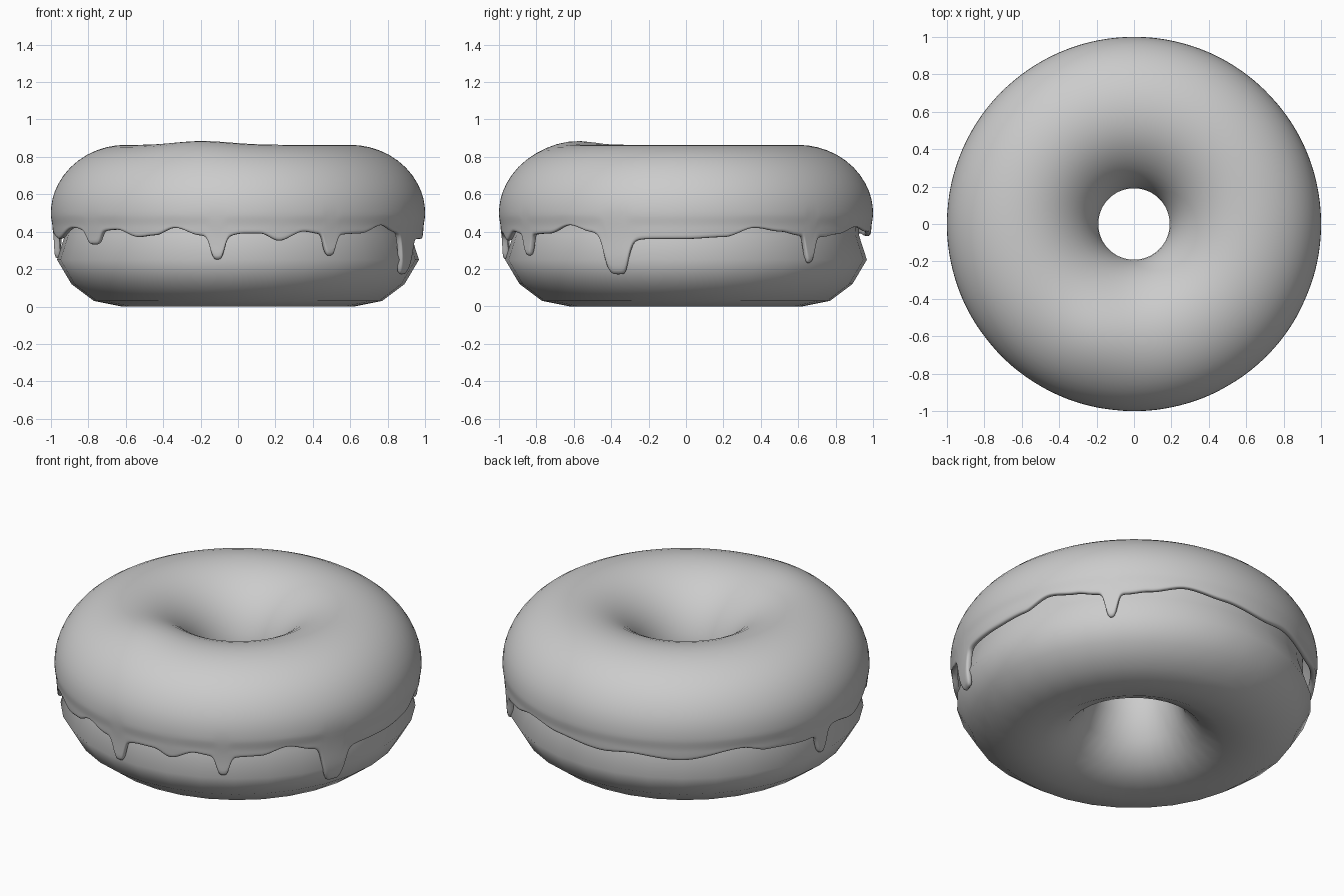
import bpy, bmesh, math

if "Cube" in bpy.data.objects:
    bpy.data.objects.remove(bpy.data.objects["Cube"])


def interp(keys, x):
    """Smooth interpolation through sorted (x, value) pairs."""
    if x <= keys[0][0]:
        return keys[0][1]
    for (a, va), (b, vb) in zip(keys, keys[1:]):
        if x <= b:
            t = (x - a) / (b - a)
            return va + (vb - va) * t * t * (3 - 2 * t)
    return keys[-1][1]


def revolve(name, section, steps, closed):
    """Sweep section(angle) -> [(r, z), ...] around the z axis."""
    bm = bmesh.new()
    rings = []
    for i in range(steps):
        a = 2 * math.pi * i / steps
        rings.append([bm.verts.new((r * math.cos(a), r * math.sin(a), z))
                      for r, z in section(a)])
    n = len(rings[0])
    for i in range(steps):
        p, q = rings[i], rings[(i + 1) % steps]
        for j in range(n if closed else n - 1):
            k = (j + 1) % n
            bm.faces.new((p[j], q[j], q[k], p[k]))
    bmesh.ops.recalc_face_normals(bm, faces=bm.faces)
    for f in bm.faces:
        f.smooth = True
    mesh = bpy.data.meshes.new(name)
    bm.to_mesh(mesh)
    bm.free()
    ob = bpy.data.objects.new(name, mesh)
    bpy.context.collection.objects.link(ob)
    return ob


# Dough ring: coarse smooth-shaded torus with a pinched waist
dough = [(.62, 0), (.77, .03), (.89, .12), (.967, .25), (.925, .38), (.92, .5),
         (.93, .62), (.87, .72), (.75, .79), (.58, .82), (.43, .785),
         (.31, .70), (.24, .58), (.215, .45), (.23, .31), (.28, .17),
         (.37, .065), (.49, .01)]
revolve("dough_ring", lambda a: dough, 32, True)

# Wavy lower edge of the icing: (azimuth in degrees, height)
edge = [(0, .36), (12, .37), (22, .42), (31, .40), (38, .38), (48, .37),
        (55, .385), (67, .425), (80, .40), (97, .375), (107, .39), (123, .365),
        (143, .42), (152, .385), (167, .37), (180, .40), (193, .36),
        (207, .42), (218, .40), (229, .41), (237, .37), (243, .38),
        (250, .42), (258, .38), (264, .37), (272, .39), (277, .39),
        (283, .35), (291, .40), (296, .39), (304, .385), (312, .39),
        (321, .435), (329, .40), (345, .36), (360, .36)]
# Drips: (azimuth, half width in degrees, tip height)
drips = [(42.7, 2.0, .23), (174, 2.2, .255), (218, 3.4, .33),
         (263.5, 2.3, .25), (300.2, 2.2, .27), (337.5, 4.2, .17)]
# Icing profile from the hole over the top to the outside
top = [(.205, .52), (.235, .62), (.30, .72), (.40, .80), (.50, .84), (.60, .852),
       (.70, .84), (.80, .802), (.89, .735), (.95, .65), (.98, .57), (.985, .5)]
# Radius of the hanging part by height
hang = [(.17, .945), (.25, .968), (.36, .97), (.42, .975), (.5, .985)]


def icing_section(a):
    deg = math.degrees(a)
    low = interp(edge, deg)
    for d, w, tip in drips:
        low += (tip - low) / (1 + ((deg - d) / w) ** 6)
    inner = .43 + .025 * math.sin(3 * a + 1) + .015 * math.sin(7 * a)
    pts = [(.21, inner), (.207, (inner + .52) / 2)]
    # gentle swelling on the front of the top
    for r, z in top:
        dx, dy = r * math.cos(a) + .2, r * math.sin(a) + .6
        pts.append((r, z + .022 * math.exp(-(dx * dx + dy * dy) / .05)))
    for j in range(1, 7):
        z = .5 + (low - .5) * j / 6
        pts.append((interp(hang, z), z))
    return pts


# Icing shell: thick sheet with softened rim
icing = revolve("icing", icing_section, 432, False)
solid = icing.modifiers.new("thickness", 'SOLIDIFY')
solid.thickness = .032
solid.offset = 0
sub = icing.modifiers.new("soften", 'SUBSURF')
sub.levels = sub.render_levels = 1
